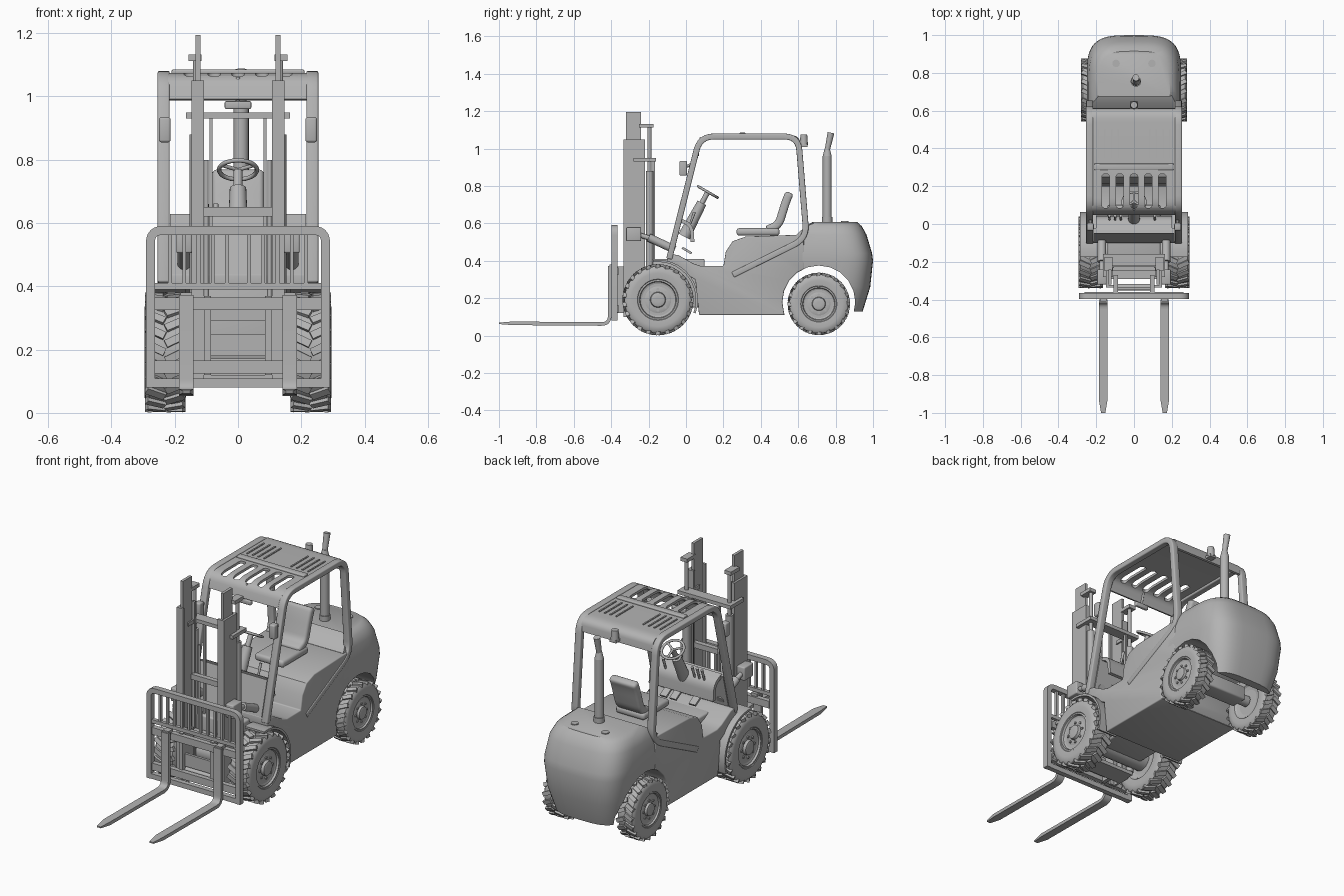
import bpy, bmesh, math
from mathutils import Vector, Matrix

cube = bpy.data.objects.get("Cube")
if cube:
    bpy.data.objects.remove(cube)

grey = bpy.data.materials.new("plain grey")
grey.use_nodes = True
grey.diffuse_color = (.45, .45, .45, 1)
grey.node_tree.nodes["Principled BSDF"].inputs["Base Color"].default_value = grey.diffuse_color


# ---- helpers: all geometry is built in world space, so mirroring is about x = 0
def make(name, bm, mirror=False, bevel=0, cutters=()):
    bmesh.ops.recalc_face_normals(bm, faces=bm.faces)
    mesh = bpy.data.meshes.new(name)
    bm.to_mesh(mesh)
    bm.free()
    mesh.materials.append(grey)
    ob = bpy.data.objects.new(name, mesh)
    bpy.context.collection.objects.link(ob)
    bpy.ops.object.select_all(action='DESELECT')
    ob.select_set(True)
    bpy.context.view_layer.objects.active = ob
    for cutter in cutters:
        mod = ob.modifiers.new("cut", 'BOOLEAN')
        mod.object = cutter
        mod.solver = 'EXACT'
        bpy.ops.object.modifier_apply(modifier=mod.name)
    if bevel:
        mod = ob.modifiers.new("bevel", 'BEVEL')
        mod.width, mod.segments = bevel, 3
        mod.limit_method, mod.angle_limit = 'ANGLE', math.radians(40)
        bpy.ops.object.modifier_apply(modifier=mod.name)
    if mirror:
        ob.modifiers.new("mirror", 'MIRROR')
    bpy.ops.object.shade_smooth_by_angle(angle=math.radians(35))
    return ob


def add_box(bm, x, y, z):
    size = Matrix.Diagonal((x[1] - x[0], y[1] - y[0], z[1] - z[0], 1))
    mid = Vector((sum(x), sum(y), sum(z))) / 2
    bmesh.ops.create_cube(bm, size=1, matrix=Matrix.Translation(mid) @ size)


def box(name, x, y, z, mirror=False, bevel=0):
    bm = bmesh.new()
    add_box(bm, x, y, z)
    return make(name, bm, mirror, bevel)


def add_rod(bm, a, b, r, r2=None, n=20):
    a, b = Vector(a), Vector(b)
    rot = (b - a).to_track_quat('Z', 'Y').to_matrix().to_4x4()
    bmesh.ops.create_cone(bm, cap_ends=True, segments=n, radius1=r, radius2=r if r2 is None else r2,
                          depth=(b - a).length, matrix=Matrix.Translation((a + b) / 2) @ rot)


def rod(name, a, b, r, r2=None, mirror=False):
    bm = bmesh.new()
    add_rod(bm, a, b, r, r2)
    return make(name, bm, mirror)


def loft(bm, rings, caps=True):
    loops = [[bm.verts.new(p) for p in ring] for ring in rings]
    for one, two in zip(loops, loops[1:]):
        for i in range(len(one)):
            bm.faces.new((one[i - 1], one[i], two[i], two[i - 1]))
    if caps:
        bm.faces.new(loops[0])
        bm.faces.new(loops[-1])


def fillet(points, r, n=6):
    pts = [Vector(p) for p in points]
    out = [pts[0]]
    for a, p, b in zip(pts, pts[1:], pts[2:]):
        s = p + (a - p).normalized() * min(r, (a - p).length / 2)
        e = p + (b - p).normalized() * min(r, (b - p).length / 2)
        for t in (i / n for i in range(n + 1)):
            out.append(s * (1 - t) ** 2 + p * 2 * t * (1 - t) + e * t * t)
    return out + [pts[-1]]


def strip(name, path, thick, lo, hi, plane='yz', mirror=False, bevel=0, cutters=()):
    """Flat bar of constant thickness following a path, between lo and hi on the third axis."""
    path = [Vector(p) for p in path]
    put = (lambda w, p: (w, p.x, p.y)) if plane == 'yz' else (lambda w, p: (p.x, w, p.y))
    rings = []
    for i, p in enumerate(path):
        d = (path[min(i + 1, len(path) - 1)] - path[max(i - 1, 0)]).normalized()
        side = Vector((-d.y, d.x)) * thick / 2
        rings.append([put(lo, p - side), put(hi, p - side), put(hi, p + side), put(lo, p + side)])
    bm = bmesh.new()
    loft(bm, rings)
    return make(name, bm, mirror, bevel, cutters)


def lathe(bm, profile, y, z, n=40):
    loft(bm, [[(x, y + r * math.cos(i * math.tau / n), z + r * math.sin(i * math.tau / n))
               for i in range(n)] for x, r in profile])


# ---- wheels: tyre with chevron lugs, dished rim, hub and bolts
def wheel(place, x, half, y, z, r, lugs):
    bm = bmesh.new()
    side = [(.7, .5), (.95, .58), (1, .75), (.95, .88), (.8, .94)]
    lathe(bm, [(x - half * a, r * b) for a, b in side] + [(x + half * a, r * b) for a, b in side[::-1]], y, z)
    for i in range(lugs):
        for s in (-1, 1):
            spin = Matrix.Rotation((i + s / 4) * math.tau / lugs, 4, 'X')
            lug = Matrix.Translation((s * half * .47, 0, r * .945)) @ Matrix.Rotation(s * .45, 4, 'Z')
            bmesh.ops.create_cube(bm, size=1, matrix=Matrix.Translation((x, y, z)) @ spin @ lug
                                  @ Matrix.Diagonal((half * .98, r * .13, r * .1, 1)))
    make(place + "_tyre", bm, True)
    bm = bmesh.new()
    rim = [(-.6, .3), (-.8, .53), (.9, .57), (.92, .52), (.75, .5), (.65, .4), (.72, .36),
           (.72, .22), (.95, .2), (1, .15), (1, .06)]
    lathe(bm, [(x + half * a, r * b) for a, b in rim], y, z)
    for i in range(8):
        a = i * math.tau / 8
        by, bz = y + r * .3 * math.cos(a), z + r * .3 * math.sin(a)
        add_rod(bm, (x + half * .7, by, bz), (x + half * .82, by, bz), r * .04, n=6)
    make(place + "_rim", bm, True)


wheel("front", .23, .065, -.15, .192, .19, 22)
wheel("rear", .228, .053, .71, .17, .167, 20)
rod("front_axle", (-.18, -.15, .192), (.18, -.15, .192), .06)
rod("rear_axle", (-.18, .71, .17), (.18, .71, .17), .03)
box("rear_axle_beam", (-.13, .13), (.66, .76), (.14, .22), bevel=.01)

# ---- body with wheel arches cut out
arches = [rod("arch_cutter", (-1, y, z), (1, y, z), r) for y, z, r in ((-.15, .192, .206), (.71, .18, .195))]
side = [(-.1, .38), (-.1, .44), (-.04, .43), (.04, .385), (.08, .372), (.2, .372), (.213, .45), (.25, .505),
        (.32, .53), (.63, .54), (.63, .15), (.55, .11), (.07, .11), (.05, .3)]
bm = bmesh.new()
loft(bm, [[(x, y, z) for y, z in side] for x in (-.25, .25)])
make("body", bm, bevel=.016, cutters=arches)

# ---- counterweight lofted from rounded plan sections: height, front, back, half width
sections = [(.13, .58, .945, .21), (.26, .58, .985, .237), (.4, .58, 1, .25), (.44, .58, .995, .25),
            (.54, .59, .965, .24), (.585, .64, .94, .22), (.607, .7, .915, .19)]
rings = []
for z, front, back, half in sections:
    ring = [(half, front, z)]
    for i in range(25):
        a = math.pi * i / 24
        c, s = math.cos(a), math.sin(a)
        ring.append((half * math.copysign(abs(c) ** .55, c), back - .24 + .24 * s ** .55, z))
    rings.append(ring + [(-half, front, z)])
bm = bmesh.new()
loft(bm, rings)
make("counterweight", bm, cutters=arches)
for arch in arches:
    bpy.data.objects.remove(arch)
rod("filler_cap", (.095, .85, .6), (.095, .85, .612), .02, mirror=True)
box("centre_chassis", (-.14, .14), (-.2, .1), (.15, .41), bevel=.01)
box("front_underplate", (-.14, .14), (-.29, -.18), (.1, .12))
arc = [(-.15 + .208 * math.cos(a), .192 + .208 * math.sin(a))
       for a in (math.radians(d) for d in range(-20, 106, 9))]
strip("front_fender", arc, .012, .165, .285, mirror=True)

# ---- overhead guard
guard = fillet([(-.09, .41), (.075, 1.065), (.6, 1.065), (.645, .52), (.25, .325)], .075)
strip("guard_frame", guard, .032, .216, .254, mirror=True, bevel=.006)
slots = []
for i in range(5):
    slots.append(box("slot_cutter", ((i - 2) * .075 - .02, (i - 2) * .075 + .02), (.085, .265), (.9, 1.2), bevel=.015))
roof = fillet([(.055, .99), (.078, 1.068), (.6, 1.068), (.607, 1.0)], .06)
strip("roof", roof, .014, -.222, .222, cutters=slots)
for slot in slots:
    bpy.data.objects.remove(slot)
box("roof_crossbar", (-.21, .21), (.285, .32), (1.07, 1.085), bevel=.005)
for i in range(4):
    x = .08 + i * .035
    box("roof_rib", (x, x + .008), (.35, .5), (1.07, 1.08), True)
rod("beacon", (0, .63, 1.02), (0, .63, 1.075), .022, .018)
box("beacon_bracket", (-.02, .02), (.59, .65), (1.01, 1.025))
box("mirror", (-.042, .042), (.05, .07), (.96, .985), bevel=.005)
rod("mirror_arm", (0, .06, .97), (0, .08, 1.06), .006)
box("head_lamp", (.213, .25), (-.035, .005), (.855, .935), True, .008)
rod("head_lamp_arm", (.23, -.01, .9), (.23, .04, .92), .008, mirror=True)

# ---- exhaust
rod("exhaust_base", (.01, .755, .6), (.01, .755, .635), .028)
rod("exhaust_stack", (.01, .755, .62), (.01, .755, .96), .024)
rod("exhaust_neck", (.01, .755, .96), (.01, .755, 1), .024, .014)
rod("exhaust_tip", (.01, .755, .99), (.01, .775, 1.085), .014, .018)

# ---- operator station
strip("dash_panel", [(-.085, .43), (-.035, .625)], .03, -.215, .215)
strip("dash_shelf", fillet([(-.035, .62), (.03, .59), (.035, .5)], .04), .02, -.2, .2)
rod("steering_column", (0, -.01, .53), (0, .085, .71), .034, .026)
rod("steering_shaft", (0, .08, .7), (0, .115, .765), .014)
bpy.ops.mesh.primitive_torus_add(location=(0, .117, .768), rotation=(-math.pi / 6, 0, 0), major_radius=.06,
                                 minor_radius=.007, major_segments=32, minor_segments=8)
ring = bpy.context.object
ring.name = "steering_wheel"
ring.data.materials.append(grey)
bpy.ops.object.shade_smooth()
for a in (math.pi / 2, math.pi * 7 / 6, math.pi * 11 / 6):
    c, s = .06 * math.cos(a), .06 * math.sin(a)
    rod("steering_spoke", (0, .117, .768), (c, .117 + s * .866, .768 - s * .5), .006)
for x in (-.13, -.1, -.07, .11):
    rod("lever", (x, .02, .59), (x, .045, .66), .005, .008)
for x in (-.06, .06, .12):
    strip("pedal", [(-.02, .47), (.03, .44)], .012, x - .02, x + .02)
box("seat_cushion", (-.09, .09), (.27, .5), (.535, .575), bevel=.015)
strip("seat_back", fillet([(.43, .565), (.495, .59), (.535, .72), (.555, .765)], .04), .045, -.082, .082, bevel=.015)

# ---- mast: outer channels, inner rails, cross members, cylinders, chains
bm = bmesh.new()
add_box(bm, (.135, .147), (-.335, -.22), (.1, 1.05))
for y in (-.335, -.232):
    add_box(bm, (.107, .14), (y, y + .012), (.1, 1.05))
make("outer_mast", bm, True)
box("inner_mast", (.118, .134), (-.32, -.24), (.13, 1.195), True)
for z, h in ((.1, .03), (.29, .05), (.62, .03)):
    box("mast_crossmember", (-.115, .115), (-.25, -.222), (z, z + h))
box("mast_tie", (-.165, .165), (-.22, -.16), (.93, .95))
box("mast_tie_end", (.11, .165), (-.28, -.16), (.93, .95), True)
rod("lift_cylinder", (.133, -.195, .12), (.133, -.195, .88), .02, mirror=True)
rod("lift_rod", (.133, -.195, .88), (.133, -.195, 1.12), .01, mirror=True)
box("lift_cap", (.115, .157), (-.25, -.175), (1.112, 1.132), True)
box("lift_chain", (.08, .09), (-.18, -.165), (.34, .94), True)
rod("hose", (.1, -.2, .33), (.1, -.2, .8), .007, mirror=True)
rod("tilt_cylinder", (.17, -.2, .525), (.17, -.06, .46), .022, mirror=True)
box("tilt_bracket", (.145, .195), (-.32, -.24), (.505, .58), True, .006)
rod("tilt_rod", (.17, -.27, .545), (.17, -.19, .52), .013, mirror=True)

# ---- carriage, load backrest and forks
frame = fillet([(-.277, .08), (-.277, .577), (.277, .577), (.277, .08)], .04)
strip("backrest_frame", frame, .028, -.397, -.365, 'xz')
box("backrest_sill", (-.265, .265), (-.395, -.367), (.08, .108))
box("backrest_rail", (-.265, .265), (-.39, -.37), (.39, .41))
for x in (.035, .08, .125, .17, .215):
    box("backrest_bar", (x - .006, x + .006), (-.388, -.372), (.4, .57), True)
for z in (.125, .325):
    box("carriage_bar", (-.262, .262), (-.388, -.36), (z, z + .04))
box("carriage_side", (.085, .108), (-.37, -.27), (.12, .37), True)
box("carriage_plate", (-.1, .1), (-.35, -.335), (.18, .25))
rod("carriage_tube", (-.105, -.335, .155), (.105, -.335, .155), .018)
bend = fillet([(-.408, .372), (-.408, .062), (-.93, .066)], .045) + [Vector((-1, .066))]
fork = strip("fork", bend, .019, .14, .186, mirror=True)
for v in fork.data.vertices:
    if v.co.y < -.98:
        v.co.x = .163 + (v.co.x - .163) * .5
        v.co.z = .066 + (v.co.z - .066) * .4
box("fork_hook", (.145, .181), (-.41, -.37), (.355, .38), True)
